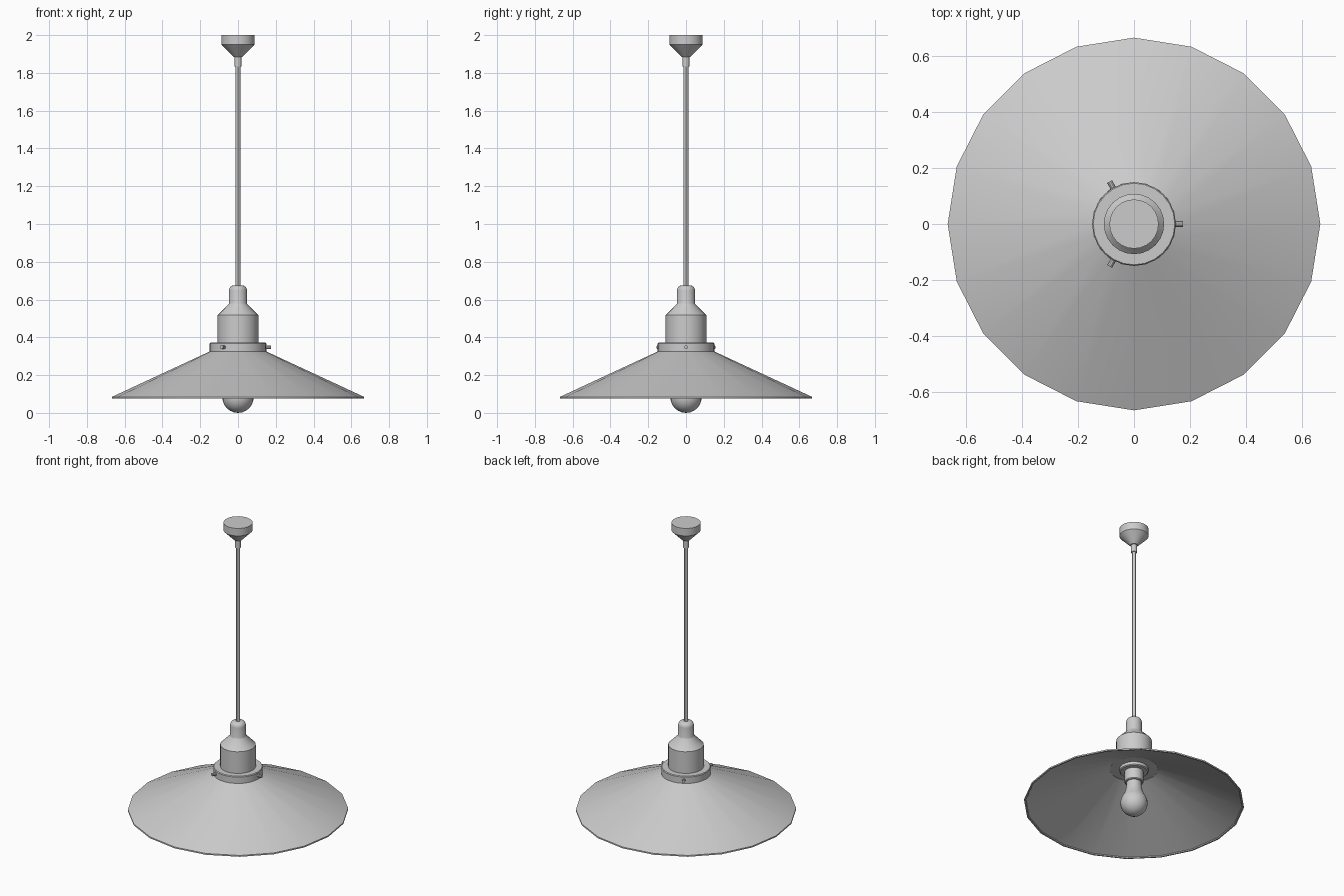
import bpy, bmesh, math
from mathutils import Matrix

if "Cube" in bpy.data.objects:
    bpy.data.objects.remove(bpy.data.objects["Cube"])


def lathe(name, profile, sides, close_loop=False):
    """Spin (radius, z) points around the z axis; open ends are capped."""
    bm = bmesh.new()
    rings = []
    for r, z in profile:
        if r == 0:
            rings.append([bm.verts.new((0, 0, z))] * sides)
        else:
            rings.append([bm.verts.new((r * math.cos(2 * math.pi * i / sides),
                                        r * math.sin(2 * math.pi * i / sides), z))
                          for i in range(sides)])
    pairs = list(zip(rings, rings[1:]))
    if close_loop:
        pairs.append((rings[-1], rings[0]))
    for a, b in pairs:
        for i in range(sides):
            j = (i + 1) % sides
            quad = list(dict.fromkeys([a[i], a[j], b[j], b[i]]))
            if len(quad) > 2:
                bm.faces.new(quad)
    if not close_loop:
        for ring, (r, z) in ((rings[0], profile[0]), (rings[-1], profile[-1])):
            if r > 0:
                bm.faces.new(ring)
    return finish(name, bm)


def finish(name, bm):
    bmesh.ops.recalc_face_normals(bm, faces=bm.faces)
    mesh = bpy.data.meshes.new(name)
    bm.to_mesh(mesh)
    bm.free()
    ob = bpy.data.objects.new(name, mesh)
    bpy.context.collection.objects.link(ob)
    bpy.ops.object.select_all(action='DESELECT')
    ob.select_set(True)
    bpy.context.view_layer.objects.active = ob
    bpy.ops.object.shade_smooth_by_angle(angle=math.radians(30))
    return ob


# Ceiling canopy with its cone and rod sleeve
lathe("ceiling_canopy", [(0.018, 1.835), (0.018, 1.885), (0.024, 1.885),
                         (0.088, 1.95), (0.088, 2.0)], 24)

# Hanging rod
lathe("hanging_rod", [(0.013, 0.66), (0.013, 1.85)], 12)

# Lamp holder housing: rounded cap, shoulder and wide barrel
cap = [(0.022 + 0.026 * math.cos(a), 0.647 + 0.028 * math.sin(a))
       for a in (math.radians(22.5 * i) for i in range(5))]
lathe("holder_housing", [(0.108, 0.36), (0.108, 0.517), (0.05, 0.575), (0.048, 0.58)] + cap, 24)

# Collar gripping the shade
lathe("shade_collar", [(0.15, 0.323), (0.15, 0.367), (0.146, 0.372)], 24)

# Three thumb screws around the collar
for k in range(3):
    bm = bmesh.new()
    turn = Matrix.Rotation(k * 2 * math.pi / 3, 4, 'Z')
    place = turn @ Matrix.Translation((0.155, 0, 0.348)) @ Matrix.Rotation(math.pi / 2, 4, 'Y')
    bmesh.ops.create_cone(bm, cap_ends=True, segments=10, radius1=0.01, radius2=0.01,
                          depth=0.04, matrix=place)
    finish(f"collar_screw_{k + 1}", bm)

# Thin conical shade with a turned-down rim
lathe("lamp_shade", [(0.15, 0.325), (0.667, 0.085), (0.667, 0.076), (0.658, 0.076),
                     (0.655, 0.082), (0.145, 0.318)], 20, close_loop=True)

# Socket under the shade
lathe("bulb_socket", [(0.088, 0.335), (0.088, 0.305), (0.082, 0.3), (0.057, 0.3),
                      (0.057, 0.23), (0.052, 0.225)], 24)

# Bulb: round globe running up into a neck
globe = [(0.083 * math.sin(a), 0.083 - 0.083 * math.cos(a))
         for a in (math.radians(15 * i) for i in range(1, 9))]
lathe("light_bulb", [(0, 0)] + globe + [(0.058, 0.15), (0.05, 0.175), (0.046, 0.2), (0.045, 0.24)], 24)
